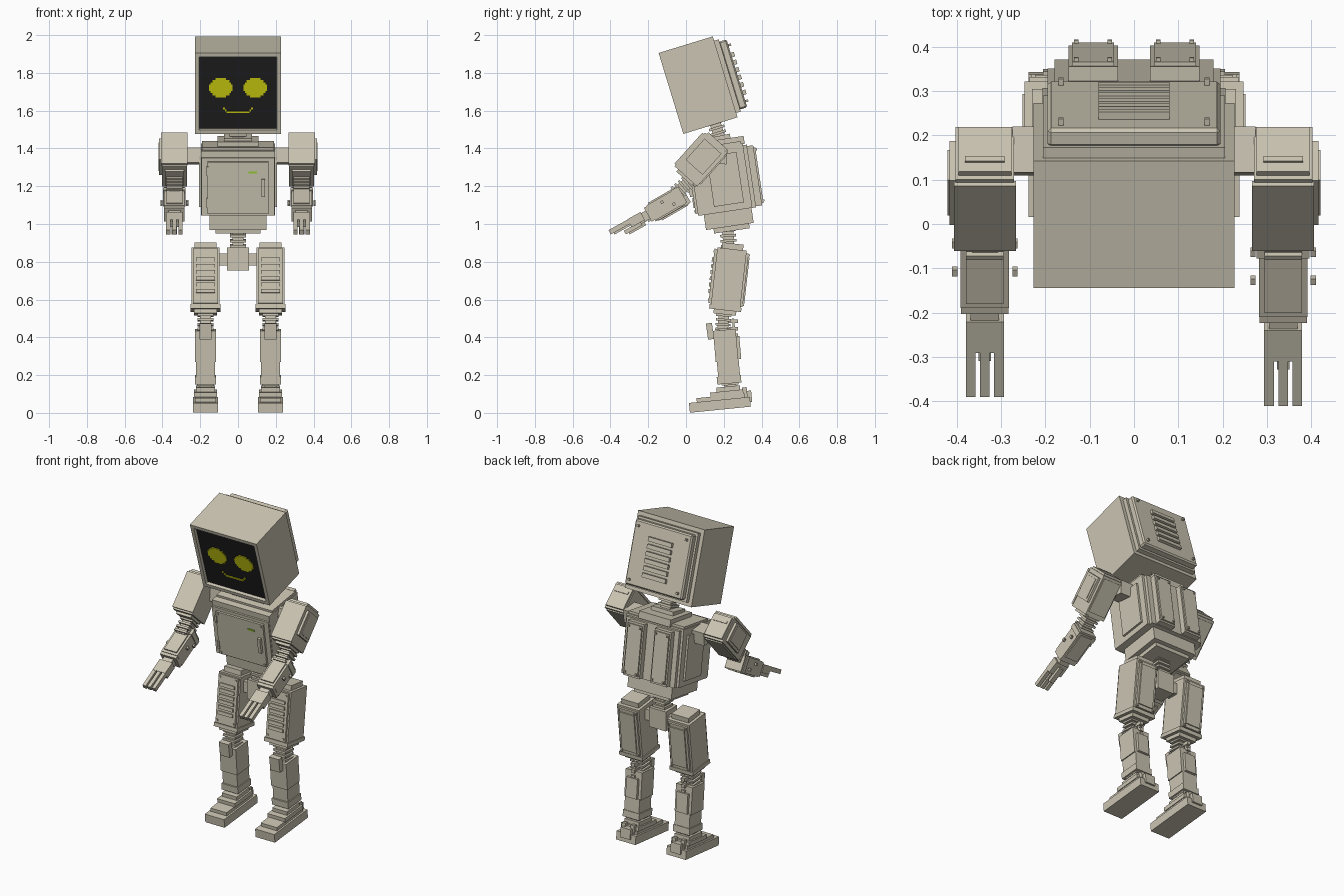
import bpy, bmesh, math
from mathutils import Matrix

if "Cube" in bpy.data.objects:
    bpy.data.objects.remove(bpy.data.objects["Cube"])


def material(name, r, g, b):
    m = bpy.data.materials.new(name)
    m.diffuse_color = (r, g, b, 1)
    m.use_nodes = True
    m.node_tree.nodes["Principled BSDF"].inputs["Base Color"].default_value = m.diffuse_color
    return m


SHELL = material("beige shell", 0.59, 0.55, 0.44)
SCREEN = material("black screen", 0.014, 0.014, 0.014)
GLOW = material("yellow glow", 0.66, 0.66, 0.006)
LAMP = material("green lamp", 0.3, 0.6, 0.03)


def frame(x, y, z, deg):
    """Local frame at a point, leaning about the x axis."""
    return Matrix.Translation((x, y, z)) @ Matrix.Rotation(math.radians(deg), 4, 'X')


def finish(name, bm, mats):
    me = bpy.data.meshes.new(name)
    bm.to_mesh(me)
    bm.free()
    for m in mats:
        me.materials.append(m)
    ob = bpy.data.objects.new(name, me)
    bpy.context.collection.objects.link(ob)
    return ob


def boxes(name, f, ranges, mat=SHELL, bevel=0.0):
    """One object made of boxes, each given as (x0, x1, y0, y1, z0, z1) in frame f."""
    bm = bmesh.new()
    for x0, x1, y0, y1, z0, z1 in ranges:
        m = Matrix.Translation(((x0 + x1) / 2, (y0 + y1) / 2, (z0 + z1) / 2)) @ \
            Matrix.Diagonal((x1 - x0, y1 - y0, z1 - z0, 1))
        bmesh.ops.create_cube(bm, size=1, matrix=m)
    if bevel:
        bmesh.ops.bevel(bm, geom=bm.edges[:], offset=bevel, segments=1, affect='EDGES')
    bm.transform(f)
    return finish(name, bm, [mat])


def box(name, f, w, y0, y1, z0, z1, mat=SHELL, bevel=0.0):
    """Box of half width w centred on the frame."""
    return boxes(name, f, [(-w, w, y0, y1, z0, z1)], mat, bevel)


def bolts(name, f, w, y0, y1, zs, r=0.006):
    """Small square bolts near the corners of a plate."""
    boxes(name, f, [(s * w - r, s * w + r, y0, y1, z - r, z + r)
                    for s in (-1, 1) for z in zs])


def louvers(name, f, w, y0, y1, z0, z1, n, fill=0.6):
    step = (z1 - z0) / n
    boxes(name, f, [(-w, w, y0, y1, z0 + i * step, z0 + (i + fill) * step)
                    for i in range(n)])


def bellows(name, f, w, d, z0, z1, n):
    """Flexible joint: a core with evenly spaced wider rings."""
    step = (z1 - z0) / n
    parts = [(-w * .7, w * .7, -d * .7, d * .7, z0, z1)]
    parts += [(-w, w, -d, d, z0 + (i + .25) * step, z0 + (i + .75) * step) for i in range(n)]
    boxes(name, f, parts)


# Head casing with a recessed screen
H = frame(0, 0.064, 1.735, 17)
bm = bmesh.new()
bmesh.ops.create_cube(bm, size=1, matrix=Matrix.Diagonal((.455, .30, .448, 1)))
front = [f for f in bm.faces if f.normal.y < -.9]
bmesh.ops.inset_individual(bm, faces=front, thickness=.031)
bmesh.ops.inset_individual(bm, faces=front, thickness=.003, depth=-.018)
front[0].material_index = 1
bm.transform(H)
finish("head_casing", bm, [SHELL, SCREEN])

# Stepped round eyes and a pixel smile
for side in (-1, 1):
    rows, n = [], 9
    for i in range(n):
        t = (i - n // 2) / (n / 2)
        hw = round(.061 * math.sqrt(1 - t * t) / .009) * .009
        z = .027 + (i - n / 2) * .012
        rows.append((side * .091 - hw, side * .091 + hw, -.136, -.131, z, z + .012))
    boxes("eye", H, rows, GLOW)
smile = [(-.06, .06, -.136, -.131, -.112, -.103)]
for s in (-1, 1):
    for k in (0, 1):
        c = s * (.065 + .010 * k)
        smile.append((c - .005, c + .005, -.136, -.131, -.103 + .01 * k, -.093 + .01 * k))
boxes("mouth", H, smile, GLOW)

# Head back cover
box("head_back_step", H, .205, .145, .175, -.2, .2)
box("head_back_cover", H, .195, .17, .215, -.188, .188, bevel=.008)
louvers("head_vents", H, .08, .21, .232, -.12, .13, 6)
bolts("head_bolts", H, .165, .21, .23, (-.155, .155))

# Neck
bellows("neck", frame(0, .165, 1.5, 17), .045, .042, -.06, .05, 4)
box("neck_plate", frame(0, .165, 1.5, 12), .075, -.06, .06, -.06, -.035)

# Torso
T = frame(0, .2, 1.22, 8.5)
box("torso", T, .195, -.15, .13, -.155, .19)
box("torso_back", T, .18, .12, .15, -.155, .18)
box("torso_side_plates", T, .207, -.07, .09, -.12, .15)
box("torso_front_frame", T, .193, -.16, -.145, -.153, .155)
box("chest_door", T, .162, -.172, -.155, -.143, .135)
bolts("door_bolts", T, .148, -.177, -.17, (-.13, .122), .005)
boxes("door_handle", T, [(.124, .144, -.188, -.17, -.05, .045)])
boxes("door_hinges", T, [(-.168, -.155, -.178, -.16, z, z + .05) for z in (-.11, .06)])
boxes("chest_lamp", T, [(.055, .1, -.177, -.17, .075, .085)], LAMP)
box("collar", T, .108, -.07, .14, .185, .228)
box("collar_rim", T, .19, -.11, .12, .188, .203)
for s in (-1, 1):
    B = T @ Matrix.Translation((s * .0925, 0, 0))
    box("back_panel", B, .056, .14, .183, -.15, .172)
    box("back_panel_cover", B, .047, .18, .192, -.138, .16)
    bolts("back_panel_bolts", B, .038, .19, .2, (-.125, .147), .005)

# Waist and hips
box("belly_block", T, .15, -.13, .125, -.235, -.15)
box("belly_step", T, .12, -.09, .1, -.26, -.23)
bellows("waist", frame(0, .225, .91, 4), .042, .042, -.04, .07, 4)
box("hip_hub", frame(0, .225, .81, 0), .058, -.055, .055, -.055, .065)
box("hip_axle", frame(0, .225, .812, 0), .11, -.035, .035, -.033, .033)

# Shoulder axle
box("shoulder_axle", frame(0, .165, 1.36, -5), .275, -.052, .052, -.04, .04)

for s in (-1, 1):
    side = "left" if s < 0 else "right"

    # Upper arm
    x = s * .337
    A = frame(x, .083, 1.345, -42)
    box(side + "_upper_arm", A, .066, -.08, .08, -.125, .115)
    box(side + "_shoulder_cap", A, .06, -.068, .068, .11, .128)
    box(side + "_upper_arm_front", A, .07, -.09, -.075, -.115, .105)
    box(side + "_upper_arm_rear", A, .058, .075, .087, -.105, .1)
    box(side + "_arm_slot", A, .045, -.04, -.025, .125, .133)
    o = Matrix.Translation((s * .072, 0, 0))
    box(side + "_arm_side_plate", A @ o, .008, -.06, .06, -.06, .09)
    box(side + "_arm_side_cover", A @ o @ Matrix.Translation((s * .006, 0, 0)),
        .006, -.045, .045, -.045, .075)
    box(side + "_elbow_socket", A, .05, -.055, .055, -.14, -.12)

    # Elbow and forearm
    dy = .02 if s < 0 else 0
    bellows(side + "_elbow", frame(x, -.01, 1.2, -48), .042, .042, -.065, .06, 5)
    F = frame(x, -.1 + dy, 1.108, -60)
    box(side + "_forearm", F, .055, -.046, .046, -.1, .095)
    box(side + "_forearm_plate", F, .042, -.054, -.04, -.085, .075)
    box(side + "_forearm_under_plate", F, .042, .04, .054, -.085, .075)
    box(side + "_forearm_cuff", F, .06, -.05, .05, .055, .085)
    boxes(side + "_forearm_knobs", F, [(a * .068 - .006, a * .068 + .006, b - .008, b + .008,
                                       c - .008, c + .008)
                                      for a in (-1, 1) for b, c in ((-.02, -.02), (.02, .03))])
    box(side + "_wrist_plate", F, .054, -.042, .042, -.118, -.1)
    box(side + "_wrist", F, .032, -.025, .025, -.15, -.115)

    # Hand with three fingers and a thumb
    P = frame(x, -.225 + dy, 1.045, -61)
    box(side + "_palm", P, .043, -.024, .024, -.085, -.005)
    boxes(side + "_fingers", P, [(c - .011, c + .011, -.022, .004, -.2, -.08)
                                for c in (-.032, 0, .032)])
    boxes(side + "_thumb", P, [(-.014, .014, .02, .042, -.13, -.03)])

    # Thigh
    x = s * .172
    L = frame(x, .226, .71, -6.5)
    box(side + "_thigh", L, .075, -.078, .078, -.15, .158)
    box(side + "_thigh_cap", L, .058, -.055, .058, .155, .188)
    box(side + "_thigh_front", L, .066, -.092, -.075, -.14, .15)
    louvers(side + "_thigh_vents", L, .05, -.1, -.088, -.085, .115, 6)
    bolts(side + "_thigh_front_bolts", L, .054, -.097, -.088, (-.122, .135), .005)
    box(side + "_thigh_back", L, .064, .075, .09, -.14, .145)
    box(side + "_thigh_back_cover", L, .05, .088, .097, -.12, .125)
    bolts(side + "_thigh_back_bolts", L, .055, .088, .097, (-.13, .135), .005)
    box(side + "_thigh_base", L, .08, -.085, .085, -.168, -.145)
    box(side + "_thigh_tip", L, .06, -.06, .06, -.19, -.165)

    # Knee
    bellows(side + "_knee", frame(x, .197, .475, -4), .043, .04, -.045, .055, 4)
    box(side + "_kneecap", frame(x, .125, .432, 8), .033, -.014, .018, -.043, .043)
    boxes(side + "_knee_pistons", frame(x, .255, .45, 0),
          [(-.012, .012, -.03, .02, z, z + .02) for z in (-.05, -.015, .025)])
    box(side + "_knee_rod", frame(x, .255, .43, 5), .008, -.006, .006, -.07, .07)

    # Shin
    S = frame(x, .215, .30, 5)
    box(side + "_shin", S, .056, -.06, .06, -.025, .14)
    box(side + "_shin_back", S, .038, .055, .076, -.02, .1)
    box(side + "_shin_lower", S, .05, -.054, .062, -.11, -.02)
    box(side + "_shin_cuff", S, .056, -.062, .066, -.145, -.105)
    bellows(side + "_ankle", frame(x, .235, .14, 5), .045, .045, -.03, .03, 2)

    # Foot
    K = frame(x, .182, .017, 5.7)
    box(side + "_sole", K, .066, -.162, .162, 0, .052)
    box(side + "_foot_step", K, .055, -.12, .135, .05, .073)
    box(side + "_foot_instep", K, .06, -.045, .13, .07, .095)
    box(side + "_foot_top", K, .05, -.01, .115, .09, .118)
    box(side + "_heel", K, .034, .12, .172, .025, .085)
    boxes(side + "_heel_knobs", K, [(a * .03 - .012, a * .03 + .012, .125, .15, .05, .105)
                                   for a in (-1, 1)])
